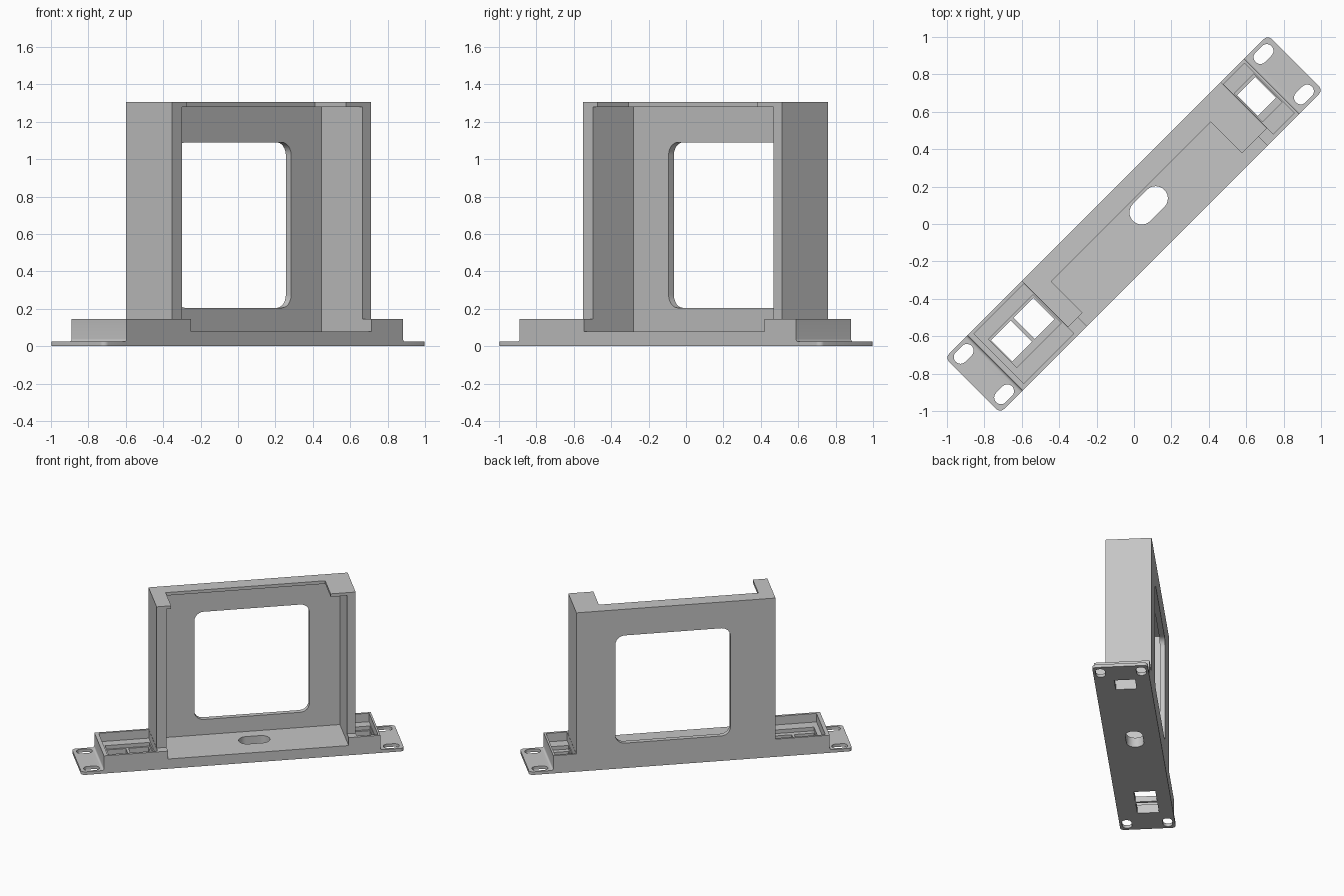
import bpy, bmesh, math
from mathutils import Matrix

if "Cube" in bpy.data.objects:
    bpy.data.objects.remove(bpy.data.objects["Cube"])

grey = bpy.data.materials.new("light grey plastic")
grey.diffuse_color = (0.56, 0.56, 0.56, 1)
grey.use_nodes = True
grey.node_tree.nodes["Principled BSDF"].inputs["Base Color"].default_value = grey.diffuse_color


def prism(name, pts, lo, hi, axis="z"):
    """Extrude a 2D outline: along z from (u, v), or along v from (u, z)."""
    bm = bmesh.new()
    place = (lambda a, b, h: (a, b, h)) if axis == "z" else (lambda a, b, h: (a, h, b))
    low = [bm.verts.new(place(a, b, lo)) for a, b in pts]
    high = [bm.verts.new(place(a, b, hi)) for a, b in pts]
    bm.faces.new(low)
    bm.faces.new(high)
    for i in range(len(pts)):
        j = (i + 1) % len(pts)
        bm.faces.new((low[i], low[j], high[j], high[i]))
    bmesh.ops.recalc_face_normals(bm, faces=bm.faces)
    mesh = bpy.data.meshes.new(name)
    bm.to_mesh(mesh)
    bm.free()
    ob = bpy.data.objects.new(name, mesh)
    bpy.context.collection.objects.link(ob)
    mesh.materials.append(grey)
    return ob


def rounded(a0, a1, b0, b1, r, n=6):
    """Rectangle outline with rounded corners."""
    pts = []
    for k, (a, b) in enumerate([(a1 - r, b1 - r), (a0 + r, b1 - r),
                                (a0 + r, b0 + r), (a1 - r, b0 + r)]):
        for i in range(n + 1):
            t = math.pi / 2 * (k + i / n)
            pts.append((a + r * math.cos(t), b + r * math.sin(t)))
    return pts


def box(name, u0, u1, v0, v1, z0, z1):
    return prism(name, [(u0, v0), (u1, v0), (u1, v1), (u0, v1)], z0, z1)


def slot(u, v, length, width):
    w = width / 2
    return prism("slot_cutter", rounded(u - length / 2, u + length / 2,
                                        v - w, v + w, w * 0.995, 8), -0.1, 0.12)


def combine(target, tool, operation):
    mod = target.modifiers.new("cut", "BOOLEAN")
    mod.operation = operation
    mod.solver = "EXACT"
    mod.object = tool
    bpy.context.view_layer.objects.active = target
    bpy.ops.object.modifier_apply(modifier=mod.name)
    bpy.data.objects.remove(tool)


W = 0.208                                # half depth of the base
U0, U1 = -1.05, 1.04                     # ends of the raised base block

# Mounting plate with rounded corners
body = prism("wall_bracket", rounded(-1.22, 1.22, -W, W, 0.03), 0, 0.025)

# Raised base block, filleted down onto the plate at both ends
r, arc = 0.015, [math.pi / 2 * i / 4 for i in range(5)]
right = [(U1 + r - r * math.cos(t), 0.025 + r - r * math.sin(t)) for t in arc]
left = [(U0 - r + r * math.cos(t), 0.025 + r - r * math.sin(t)) for t in reversed(arc)]
profile = [(U0, 0.145), (U1, 0.145)] + right + [(U1 + r, 0.0), (U0 - r, 0.0)] + left
combine(body, prism("base_block", profile, -W, W, "v"), "UNION")

# Upright frame
combine(body, box("frame", -0.64, 0.865, -0.14, W, 0.05, 1.305), "UNION")

cutters = [
    # Device bay, roof notch and back window
    box("bay_cutter", -0.565, 0.80, -0.4, 0.168, 0.08, 1.28),
    box("notch_cutter", -0.53, 0.676, -0.4, 0.095, 1.2, 1.4),
    prism("window_cutter", rounded(-0.30, 0.57, 0.205, 1.09, 0.07), 0.1, 0.4, "v"),
    # Socket pockets, with stepped recesses
    box("left_pocket_cutter", -1.02, -0.641, -0.187, 0.19, 0.075, 0.3),
    box("left_recess_cutter", -0.985, -0.65, -0.10, 0.115, 0.045, 0.3),
    box("right_pocket_cutter", 0.866, 1.025, -0.187, 0.19, 0.075, 0.3),
    box("right_recess_cutter", 0.872, 1.02, -0.10, 0.115, 0.045, 0.3),
    box("socket_cutter", -0.98, -0.83, -0.06, 0.102, -0.1, 0.2),
    box("socket_cutter", -0.81, -0.66, -0.06, 0.102, -0.1, 0.2),
    box("socket_cutter", 0.877, 1.015, -0.06, 0.097, -0.1, 0.2),
    # Cable slot in the bay floor
    slot(0.126, 0.015, 0.236, 0.13),
]
# Screw slots in the plate ends
cutters += [slot(u, v, 0.12, 0.072) for u in (-1.135, 1.132) for v in (-0.153, 0.153)]
for c in cutters:
    combine(body, c, "DIFFERENCE")

# Turn the bracket onto the diagonal
body.data.transform(Matrix.Rotation(math.pi / 4, 4, "Z"))
bpy.ops.object.select_all(action="DESELECT")
body.select_set(True)
bpy.context.view_layer.objects.active = body
bpy.ops.object.shade_smooth_by_angle(angle=math.radians(30))
